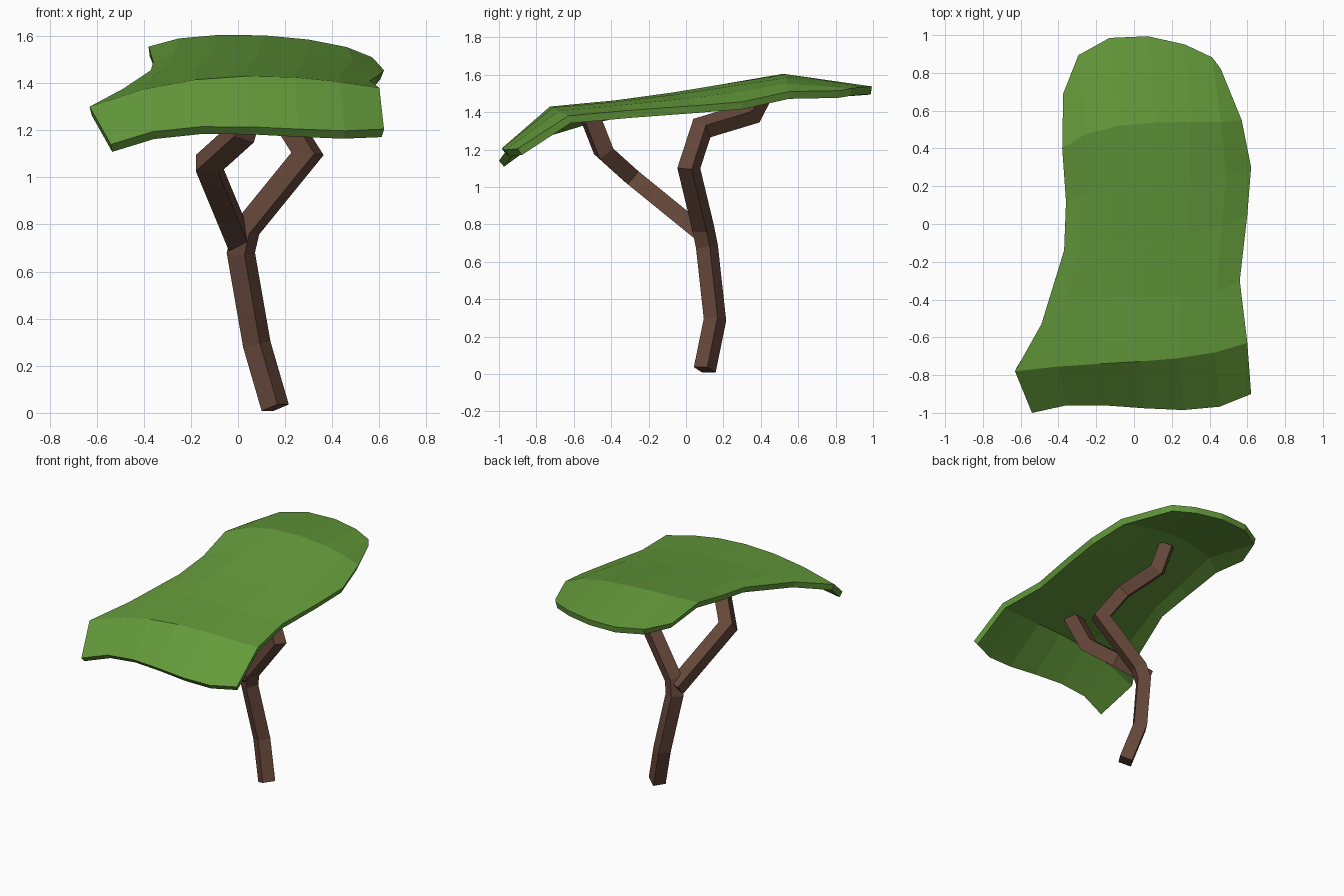
import bpy, math
from mathutils import Vector

if "Cube" in bpy.data.objects:
    bpy.data.objects.remove(bpy.data.objects["Cube"])


def material(name, color):
    m = bpy.data.materials.new(name)
    m.diffuse_color = (*color, 1)
    m.use_nodes = True
    m.node_tree.nodes["Principled BSDF"].inputs["Base Color"].default_value = m.diffuse_color
    return m


def add_object(name, verts, faces, mat):
    me = bpy.data.meshes.new(name)
    me.from_pydata(verts, [], faces)
    me.materials.append(mat)
    ob = bpy.data.objects.new(name, me)
    bpy.context.collection.objects.link(ob)
    return ob


def square_limb(name, path, side, angle, mat):
    """Sweep a square section along a path with mitred bends."""
    pts = [Vector(p) for p in path]
    dirs = [(b - a).normalized() for a, b in zip(pts, pts[1:])]
    t = dirs[0]
    u = (Vector((1, 0, 0)) - t * t.x).normalized()
    v = t.cross(u)
    r = side / math.sqrt(2)
    angles = [math.radians(angle + 45 + 90 * k) for k in range(4)]
    ring = [pts[0] + r * (u * math.cos(a) + v * math.sin(a)) for a in angles]
    verts = list(ring)
    for i, d in enumerate(dirs):
        n = d if i == len(dirs) - 1 else (d + dirs[i + 1]).normalized()
        ring = [c + d * ((pts[i + 1] - c).dot(n) / d.dot(n)) for c in ring]
        verts += ring
    faces = [(4*i + k, 4*i + (k+1) % 4, 4*i + 4 + (k+1) % 4, 4*i + 4 + k)
             for i in range(len(dirs)) for k in range(4)]
    e = 4 * len(dirs)
    faces += [(3, 2, 1, 0), (e, e + 1, e + 2, e + 3)]
    return add_object(name, verts, faces, mat)


def cubic(p, t):
    """Curve through four points at t = 0, 1/3, 2/3, 1."""
    s = 3 * t
    w = (-(s-1)*(s-2)*(s-3)/6, s*(s-2)*(s-3)/2, -s*(s-1)*(s-3)/2, s*(s-1)*(s-2)/6)
    return sum((Vector(q) * k for q, k in zip(p, w)), Vector())


bark = material("bark", (0.13, 0.062, 0.042))
leaf = material("leaf", (0.125, 0.32, 0.042))

# Trunk, continuing into the rear branch
square_limb("trunk", [(.158, .10, .022), (.08, .155, .29), (.012, .112, .68),
                      (.035, .092, .78), (.295, .015, 1.10), (.16, .085, 1.315),
                      (.09, .35, 1.395), (.08, .43, 1.55)], .086, -35, bark)

# Front branch
square_limb("front_branch", [(.005, .11, .73), (-.13, -.29, 1.055),
                             (.02, -.44, 1.19), (.08, -.53, 1.42)], .09, 0, bark)

# Canopy: cross rows from front edge to rear rim, four guide points each
rows = [
    [(-.54, -1.0, 1.14), (-.16, -.96, 1.215), (.26, -.985, 1.205), (.62, -.90, 1.205)],
    [(-.63, -.78, 1.30), (-.18, -.74, 1.415), (.24, -.71, 1.425), (.60, -.63, 1.38)],
    [(-.49, -.53, 1.375), (-.18, -.39, 1.455), (.25, -.38, 1.455), (.56, -.30, 1.41)],
    [(-.37, -.14, 1.455), (-.13, -.10, 1.50), (.28, -.05, 1.495), (.60, .05, 1.435)],
    [(-.36, .12, 1.49), (-.11, .17, 1.545), (.30, .22, 1.535), (.62, .30, 1.455)],
    [(-.38, .40, 1.555), (-.08, .52, 1.605), (.30, .54, 1.585), (.57, .55, 1.51)],
    [(-.375, .69, 1.515), (-.13, .985, 1.535), (.27, .95, 1.535), (.46, .82, 1.515)],
]
N = 7
verts = [cubic(r, j / (N - 1)) for r in rows for j in range(N)]
faces = [(i*N + j, i*N + j + 1, (i+1)*N + j + 1, (i+1)*N + j)
         for i in range(len(rows) - 1) for j in range(N - 1)]
canopy = add_object("leaf_canopy", verts, faces, leaf)
sol = canopy.modifiers.new("thickness", 'SOLIDIFY')
sol.thickness = .042
sol.offset = -1
